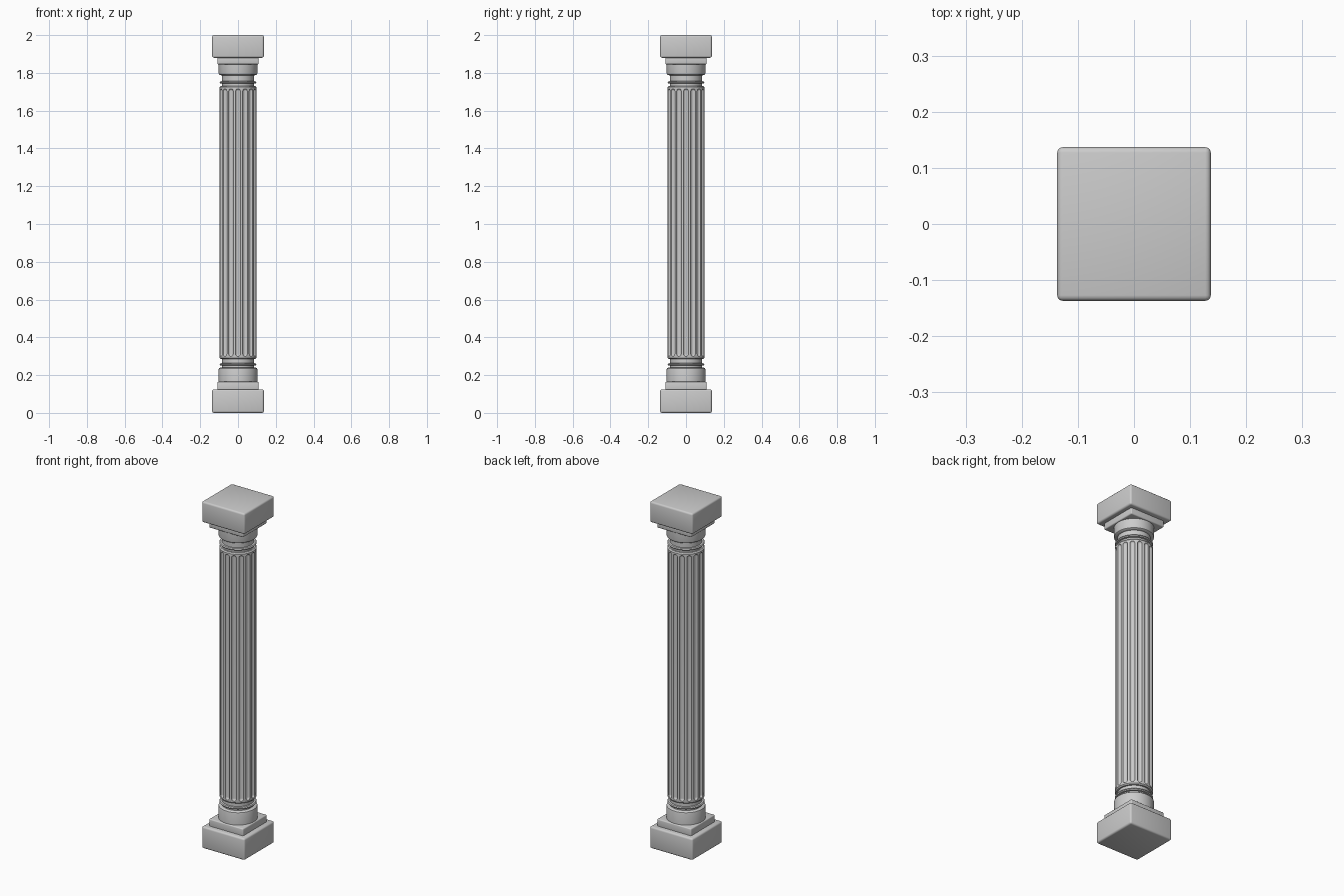
import bpy, bmesh, math

if "Cube" in bpy.data.objects:
    bpy.data.objects.remove(bpy.data.objects["Cube"])

FLUTES = 16


def finish(name, bm, angle=35):
    bmesh.ops.recalc_face_normals(bm, faces=bm.faces)
    me = bpy.data.meshes.new(name)
    bm.to_mesh(me)
    bm.free()
    ob = bpy.data.objects.new(name, me)
    bpy.context.collection.objects.link(ob)
    bpy.ops.object.select_all(action='DESELECT')
    ob.select_set(True)
    bpy.context.view_layer.objects.active = ob
    bpy.ops.object.shade_smooth_by_angle(angle=math.radians(angle))
    return ob


def slab(name, half, z0, z1, bevel):
    bm = bmesh.new()
    bmesh.ops.create_cube(bm, size=1)
    for v in bm.verts:
        v.co.x *= 2 * half
        v.co.y *= 2 * half
        v.co.z = z0 if v.co.z < 0 else z1
    bmesh.ops.bevel(bm, geom=bm.edges[:], offset=bevel, segments=3,
                    profile=0.5, affect='EDGES')
    return finish(name, bm)


def skin(name, rings):
    """Join closed rings of points into a capped tube."""
    bm = bmesh.new()
    loops = [[bm.verts.new(p) for p in ring] for ring in rings]
    n = len(loops[0])
    for a, b in zip(loops, loops[1:]):
        for i in range(n):
            j = (i + 1) % n
            bm.faces.new((a[i], a[j], b[j], b[i]))
    bm.faces.new(loops[0][::-1])
    bm.faces.new(loops[-1])
    return finish(name, bm)


def lathe(name, profile, n=64):
    return skin(name, [[(r * math.cos(2 * math.pi * i / n),
                         r * math.sin(2 * math.pi * i / n), z)
                        for i in range(n)] for r, z in profile])


# square plinth and abacus, each with a smaller stepped slab
slab("base_plinth", 0.137, 0.0, 0.125, 0.010)
slab("base_step", 0.109, 0.115, 0.165, 0.006)
slab("top_abacus", 0.137, 1.88, 2.0, 0.010)
slab("top_step", 0.109, 1.845, 1.89, 0.006)

# round base drum, narrow neck and thin ring
lathe("base_collar", [
    (0.103, 0.155), (0.103, 0.228), (0.101, 0.235), (0.096, 0.239),
    (0.084, 0.240), (0.084, 0.251), (0.094, 0.252), (0.098, 0.257),
    (0.094, 0.262), (0.084, 0.263), (0.084, 0.295)])

# round capital, narrow neck and thin ring
lathe("top_collar", [
    (0.084, 1.72), (0.084, 1.744), (0.094, 1.745), (0.098, 1.750),
    (0.094, 1.755), (0.084, 1.756), (0.084, 1.787), (0.096, 1.788),
    (0.101, 1.792), (0.103, 1.80), (0.103, 1.855)])

# fluted shaft: round-ended grooves pressed into a cylinder
R, Z0, Z1 = 0.098, 0.285, 1.73
PITCH = 2 * math.pi / FLUTES
HALF_W, DEPTH, MARGIN = 0.34 * PITCH, 0.010, 0.014
STEPS = [-1, -0.92, -0.75, -0.5, -0.25, 0, 0.25, 0.5, 0.75, 0.92, 1]


def shaft_ring(z):
    end = HALF_W * R
    g = min(z - Z0, Z1 - z) - MARGIN
    t = max(0.0, min(1.0, g / end))
    scale = math.sqrt(1 - (1 - t) ** 2)
    lip = max(0.0, 0.006 - min(z - Z0, Z1 - z))
    pts = []
    for k in range(FLUTES):
        for s in STEPS:
            a = k * PITCH + s * HALF_W * max(scale, 0.15)
            r = R - lip - DEPTH * scale * math.sqrt(max(0, 1 - s * s))
            pts.append((r * math.cos(a), r * math.sin(a), z))
        a = (k + 0.5) * PITCH
        pts.append((R - lip) and ((R - lip) * math.cos(a),
                                  (R - lip) * math.sin(a), z))
    return pts


low = [0, 0.002, 0.006, MARGIN] + [MARGIN + HALF_W * R * f
                                   for f in (0.05, 0.15, 0.3, 0.5, 0.75, 1)]
levels = [Z0 + d for d in low] + [Z1 - d for d in reversed(low)]
skin("fluted_shaft", [shaft_ring(z) for z in levels])
